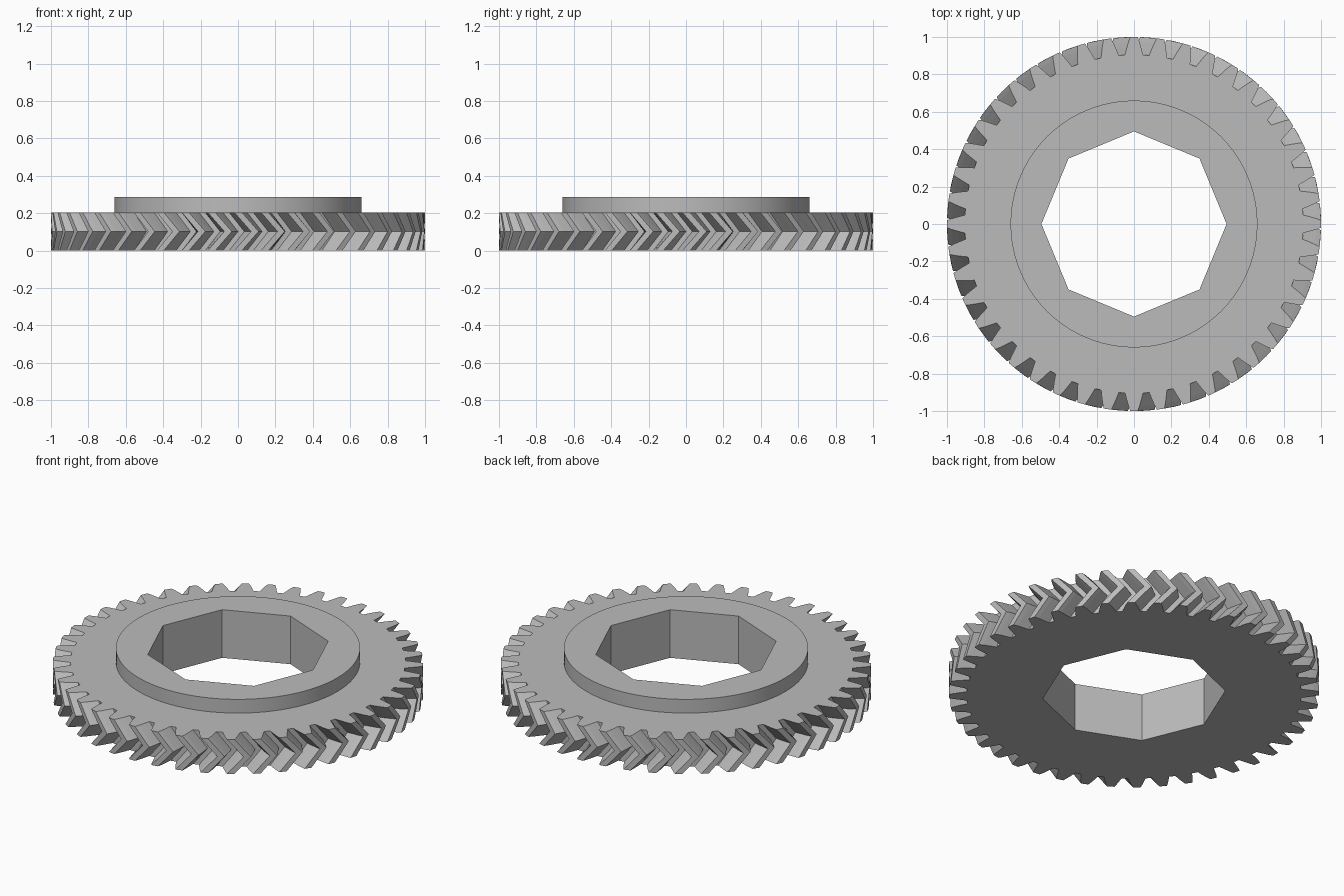
import bpy
import bmesh
from math import cos, sin, tau, radians

cube = bpy.data.objects.get("Cube")
if cube:
    bpy.data.objects.remove(cube, do_unlink=True)

TEETH = 44
GEAR_TOP = 0.205
COLLAR_TOP = 0.287
COLLAR_RADIUS = 0.66
BORE_RADIUS = 0.495
TWIST = 0.09          # sideways sweep of the tooth at mid height

# Half of one tooth: (radius, half width as a fraction of the pitch)
TOOTH = [(0.905, 0.37), (0.94, 0.29), (0.975, 0.21), (1.0, 0.14)]

steel = bpy.data.materials.new("plain_grey")
steel.use_nodes = True
grey = (0.5, 0.5, 0.5, 1)
steel.diffuse_color = grey
steel.node_tree.nodes["Principled BSDF"].inputs["Base Color"].default_value = grey


def circle(radius, sides):
    return [(radius, tau * i / sides) for i in range(sides)]


def gear_outline():
    pitch = tau / TEETH
    rising = [(r, -w) for r, w in TOOTH]
    falling = [(r, w) for r, w in reversed(TOOTH)]
    return [(r, (i + f) * pitch) for i in range(TEETH) for r, f in rising + falling]


def ring(bm, polar, z, turn=0.0):
    """Closed loop of vertices from polar points."""
    return [bm.verts.new((r * cos(a + turn), r * sin(a + turn), z)) for r, a in polar]


def wall(bm, low, high):
    n = len(low)
    for i in range(n):
        j = (i + 1) % n
        bm.faces.new((low[i], low[j], high[j], high[i]))


def cap(bm, outer, inner):
    """Flat face between an outer loop and the bore."""
    edges = [bm.edges.get((loop[i - 1], loop[i]))
             for loop in (outer, inner) for i in range(len(loop))]
    bmesh.ops.triangle_fill(bm, use_beauty=True, edges=edges)


def bored_part(name, outline, levels):
    """Stack the outline through (z, turn) levels around an octagonal bore."""
    bm = bmesh.new()
    outer = [ring(bm, outline, z, turn) for z, turn in levels]
    bore = [ring(bm, circle(BORE_RADIUS, 8), z) for z in (levels[0][0], levels[-1][0])]
    for low, high in zip(outer, outer[1:]):
        wall(bm, low, high)
    wall(bm, *bore)
    cap(bm, outer[0], bore[0])
    cap(bm, outer[-1], bore[1])
    bmesh.ops.recalc_face_normals(bm, faces=bm.faces)
    mesh = bpy.data.meshes.new(name)
    bm.to_mesh(mesh)
    bm.free()
    mesh.materials.append(steel)
    obj = bpy.data.objects.new(name, mesh)
    bpy.context.collection.objects.link(obj)
    return obj


# Toothed wheel with chevron teeth
bored_part("gear_wheel", gear_outline(),
           [(0, 0), (GEAR_TOP / 2, TWIST), (GEAR_TOP, 0)])

# Raised round collar
collar = bored_part("hub_collar", circle(COLLAR_RADIUS, 96),
                    [(GEAR_TOP, 0), (COLLAR_TOP, 0)])
bpy.ops.object.select_all(action='DESELECT')
collar.select_set(True)
bpy.context.view_layer.objects.active = collar
bpy.ops.object.shade_smooth_by_angle(angle=radians(30))
